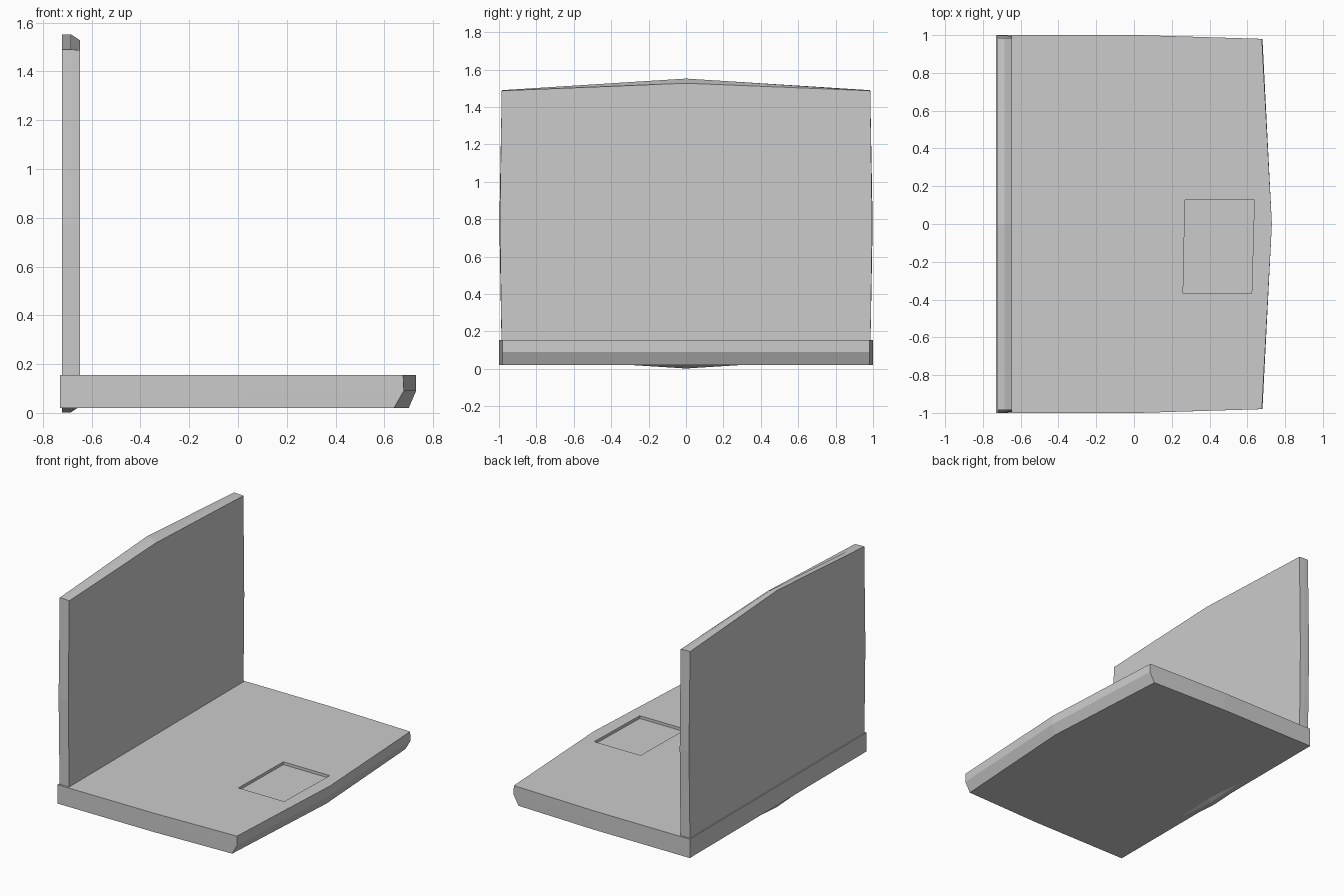
import bpy, bmesh

if "Cube" in bpy.data.objects:
    bpy.data.objects.remove(bpy.data.objects["Cube"])


def loft(name, rings):
    """Closed solid through a list of matching point rings."""
    bm = bmesh.new()
    loops = [[bm.verts.new(p) for p in ring] for ring in rings]
    n = len(loops[0])
    for a, b in zip(loops, loops[1:]):
        for i in range(n):
            j = (i + 1) % n
            bm.faces.new((a[i], a[j], b[j], b[i]))
    bm.faces.new(loops[0])
    bm.faces.new(loops[-1])
    bmesh.ops.recalc_face_normals(bm, faces=bm.faces)
    mesh = bpy.data.meshes.new(name)
    bm.to_mesh(mesh)
    bm.free()
    obj = bpy.data.objects.new(name, mesh)
    bpy.context.collection.objects.link(obj)
    return obj


# Base: plan outline with a bowed front, undercut along its lower edge
def base_ring(z, corner_x, front_x):
    half = [(front_x, 0), (corner_x, 0.98), (0.03, 1.0), (-0.73, 1.0)]
    outline = half + [(x, -y) for x, y in reversed(half[1:])]
    return [(x, y, z) for x, y in outline]


base = loft("keyboard_base", [
    base_ring(0.02, 0.64, 0.70),
    base_ring(0.09, 0.68, 0.73),
    base_ring(0.155, 0.677, 0.73),
])

# Shallow touchpad recess cut into the base
pad = [(0.27, 0.128), (0.637, 0.128), (0.623, -0.367), (0.26, -0.367)]
cutter = loft("touchpad_cutter", [[(x, y, z) for x, y in pad] for z in (0.135, 0.3)])
cutter.hide_render = True
mod = base.modifiers.new("touchpad_recess", 'BOOLEAN')
mod.operation = 'DIFFERENCE'
mod.solver = 'EXACT'
mod.object = cutter
bpy.context.view_layer.objects.active = base
bpy.ops.object.modifier_apply(modifier=mod.name)
bpy.data.objects.remove(cutter)


# Screen lid: slab bowed on all four edges, chamfered toward the front
def lid_ring(x, peak, corner, side):
    mid = 0.777
    quarter = [(0, peak), (0.985, corner), (side, 0)]
    right = quarter + [(y, -z) for y, z in reversed(quarter[:2])]
    outline = right + [(-y, z) for y, z in reversed(right[1:-1])]
    return [(x, y, mid + z) for y, z in outline]


loft("screen_lid", [
    lid_ring(-0.722, 0.775, 0.713, 0.998),
    lid_ring(-0.685, 0.775, 0.713, 0.998),
    lid_ring(-0.647, 0.75, 0.71, 0.995),
])
